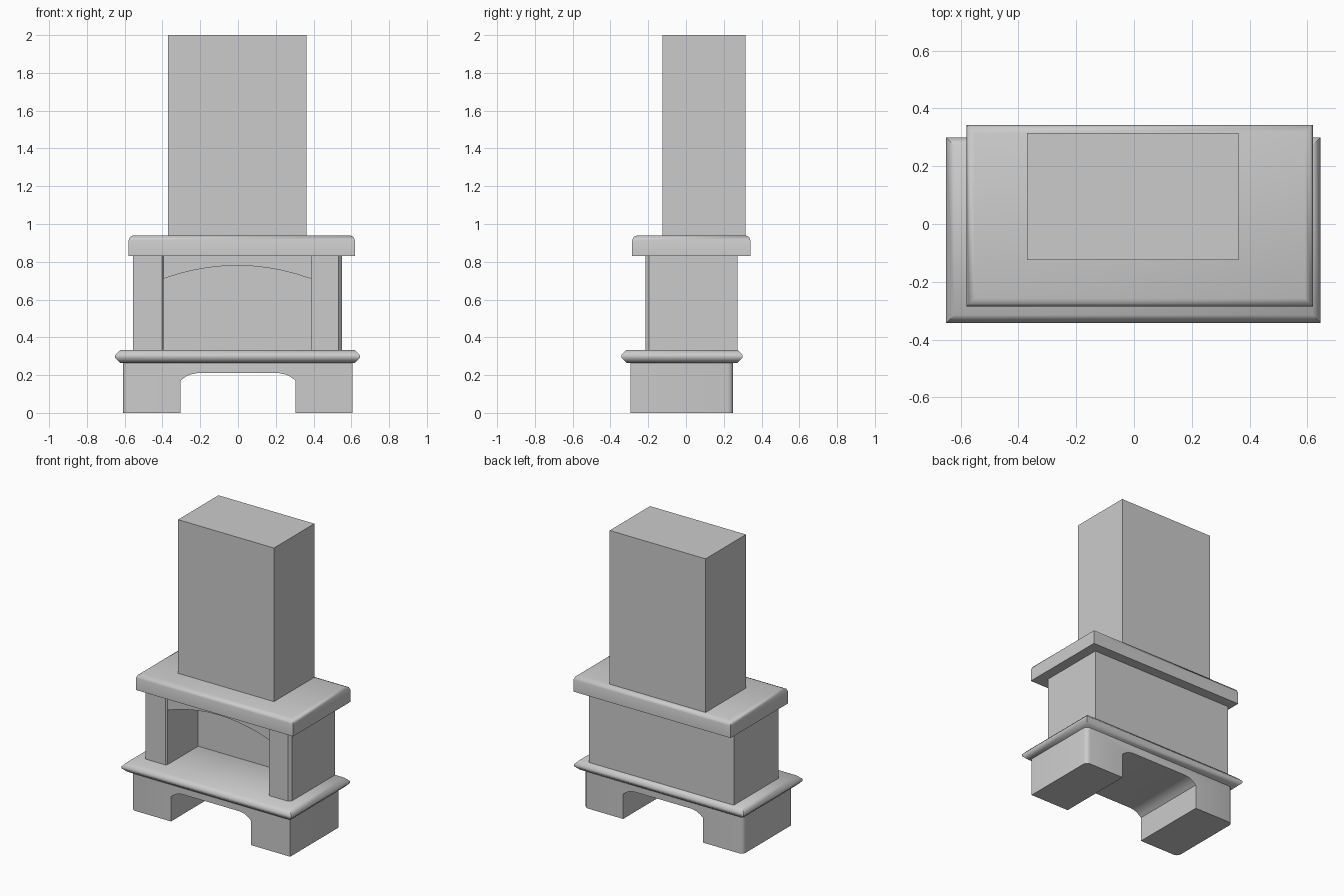
import bpy, bmesh, math

if "Cube" in bpy.data.objects:
    bpy.data.objects.remove(bpy.data.objects["Cube"])


def prism(name, pts, lo, hi, axis):
    """Extrude a closed profile: 'z' takes (x, y) points, 'y' takes (x, z) points."""
    bm = bmesh.new()
    place = (lambda a, b, t: (a, b, t)) if axis == 'z' else (lambda a, b, t: (a, t, b))
    face = bm.faces.new([bm.verts.new(place(a, b, lo)) for a, b in pts])
    ext = bmesh.ops.extrude_face_region(bm, geom=[face])
    moved = [v for v in ext['geom'] if isinstance(v, bmesh.types.BMVert)]
    bmesh.ops.translate(bm, verts=moved, vec=place(0, 0, hi - lo))
    return finish(name, bm)


def box(name, x0, x1, y0, y1, z0, z1, bevel=0, segments=1, pick=None):
    """Box with optional bevel on horizontal edges chosen by their height."""
    bm = bmesh.new()
    bmesh.ops.create_cube(bm, size=1)
    for v in bm.verts:
        v.co = ((x0 + x1) / 2 + v.co.x * (x1 - x0),
                (y0 + y1) / 2 + v.co.y * (y1 - y0),
                (z0 + z1) / 2 + v.co.z * (z1 - z0))
    if bevel:
        edges = [e for e in bm.edges
                 if abs(e.verts[0].co.z - e.verts[1].co.z) < 1e-5 and pick(e.verts[0].co.z)]
        bmesh.ops.bevel(bm, geom=edges, offset=bevel, segments=segments,
                        profile=0.5, affect='EDGES')
    return finish(name, bm)


def finish(name, bm):
    bmesh.ops.recalc_face_normals(bm, faces=bm.faces[:])
    mesh = bpy.data.meshes.new(name)
    bm.to_mesh(mesh)
    bm.free()
    obj = bpy.data.objects.new(name, mesh)
    bpy.context.collection.objects.link(obj)
    return obj


def smooth(obj, degrees):
    bpy.ops.object.select_all(action='DESELECT')
    obj.select_set(True)
    bpy.context.view_layer.objects.active = obj
    bpy.ops.object.shade_smooth_by_angle(angle=math.radians(degrees))


# Base: block with a log opening running front to back
half = [(0.305, 0), (0.305, 0.17), (0.285, 0.187), (0.255, 0.203), (0.22, 0.21)]
opening = half + [(-x, z) for x, z in reversed(half)]
base = prism("base", [(0.605, 0)] + opening + [(-0.61, 0), (-0.61, 0.265), (0.605, 0.265)],
             -0.295, 0.25, 'y')

# Rounded outer corners of the base (front right stays sharp)
bm = bmesh.new()
bm.from_mesh(base.data)
corners = [e for e in bm.edges
           if all(abs(v.co.x) > 0.6 for v in e.verts)
           and abs(e.verts[0].co.x - e.verts[1].co.x) < 1e-4
           and abs(e.verts[0].co.y - e.verts[1].co.y) < 1e-4
           and not (e.verts[0].co.x > 0 and e.verts[0].co.y < 0)]
bmesh.ops.bevel(bm, geom=corners, offset=0.03, segments=3, profile=0.5, affect='EDGES')
bm.to_mesh(base.data)
bm.free()
smooth(base, 42)

# Hearth slab with chamfered top and bottom rims
hearth = box("hearth_slab", -0.65, 0.645, -0.342, 0.30, 0.265, 0.333,
             0.027, 1, lambda z: True)
smooth(hearth, 50)

# Firebox: side piers and back wall around an open front
prism("firebox", [(-0.555, -0.215), (-0.403, -0.215), (-0.395, -0.205), (-0.395, 0.13),
                  (0.386, 0.13), (0.386, -0.215), (0.533, -0.215), (0.55, -0.196),
                  (0.55, 0.272), (-0.555, 0.272)], 0.333, 0.83, 'z')

# Arched lintel between the piers
n = 10
arch = []
for i in range(n + 1):
    t = -1 + 2 * i / n
    arch.append((-0.0045 + 0.3905 * t, 0.78 - 0.07 * t * t))
prism("arch_lintel", arch + [(0.386, 0.83), (-0.395, 0.83)], -0.205, -0.10, 'y')

# Mantel shelf with eased top edges
mantel = box("mantel_shelf", -0.58, 0.62, -0.285, 0.342, 0.83, 0.94,
             0.028, 2, lambda z: z > 0.9)
smooth(mantel, 50)

# Chimney breast
box("chimney", -0.37, 0.362, -0.125, 0.315, 0.94, 2.0)
